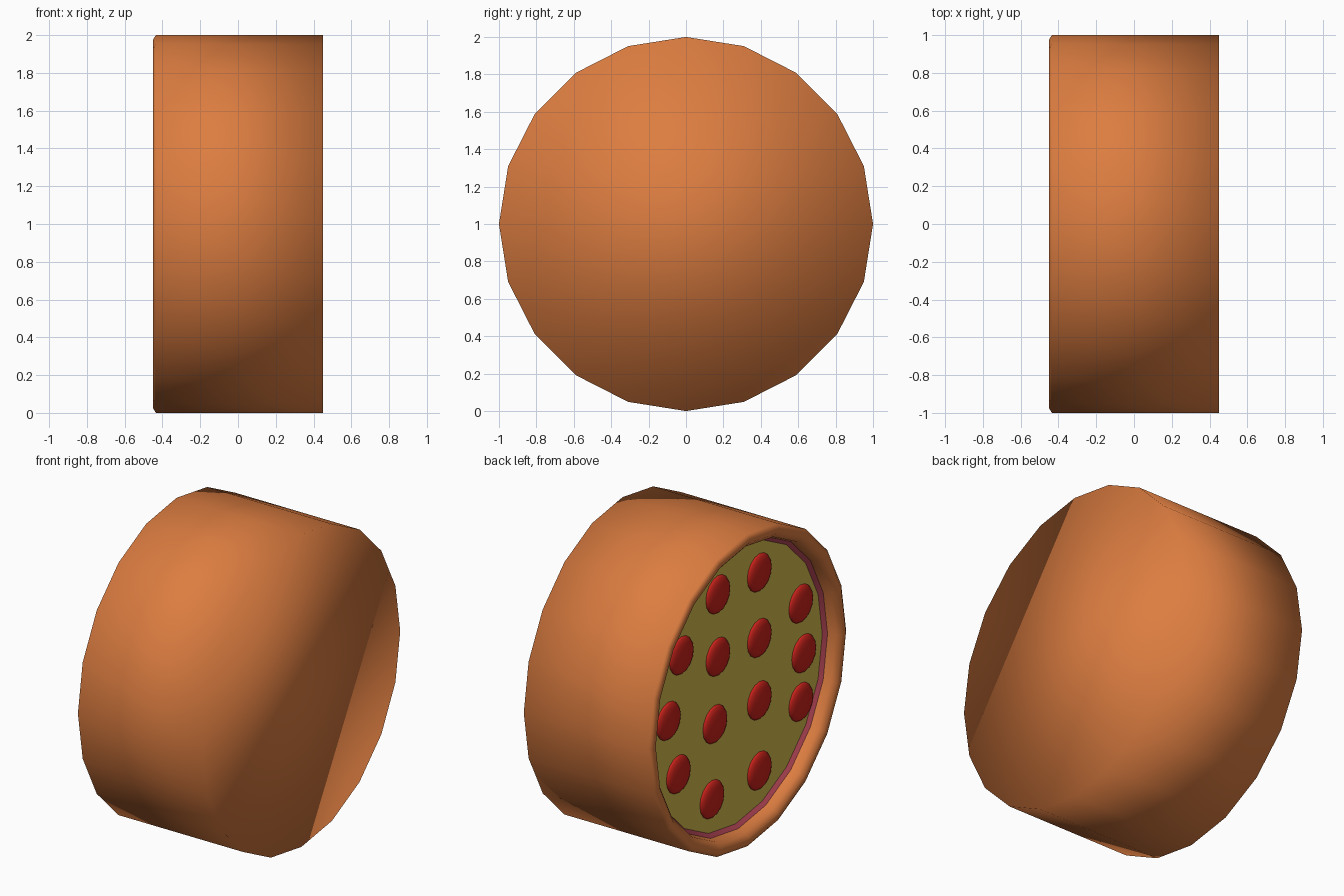
import bpy, bmesh, math
from mathutils import Matrix

if "Cube" in bpy.data.objects:
    bpy.data.objects.remove(bpy.data.objects["Cube"])

SIDES = 20


def material(name, rgb):
    m = bpy.data.materials.new(name)
    m.diffuse_color = (*rgb, 1)
    m.use_nodes = True
    m.node_tree.nodes["Principled BSDF"].inputs["Base Color"].default_value = m.diffuse_color
    return m


orange = material("orange", (0.72, 0.205, 0.052))
olive = material("mustard_olive", (0.66, 0.50, 0.075))
pink = material("dark_pink", (0.48, 0.065, 0.10))
red = material("red", (0.60, 0.016, 0.011))


def finish(bm, name, mats):
    me = bpy.data.meshes.new(name)
    bm.to_mesh(me)
    bm.free()
    for m in mats:
        me.materials.append(m)
    ob = bpy.data.objects.new(name, me)
    bpy.context.collection.objects.link(ob)
    return ob


def lathe(profile, start_cap=False, end_cap=False):
    """Revolve (x, radius) points around the x axis through z = 1."""
    bm = bmesh.new()
    rings = []
    for x, r in profile:
        ring = []
        for k in range(SIDES):
            t = 2 * math.pi * k / SIDES
            ring.append(bm.verts.new((x, r * math.sin(t), 1 + r * math.cos(t))))
        rings.append(ring)
    for a, b in zip(rings, rings[1:]):
        for k in range(SIDES):
            n = (k + 1) % SIDES
            bm.faces.new((a[k], a[n], b[n], b[k])).smooth = True
    if start_cap:
        bm.faces.new(rings[0][::-1]).smooth = True
    if end_cap:
        f = bm.faces.new(rings[-1])
        f.smooth = False
        f.material_index = 1
    return bm


# outer shell: softly shaded drum with a rounded lip on the -x end
shell = lathe([(0.45, 1.0), (-0.435, 1.0), (-0.45, 0.975), (-0.447, 0.945),
               (-0.42, 0.915), (-0.37, 0.905)], start_cap=True)
finish(shell, "outer_shell", [orange])

# recessed filling: pink edge ring and olive floor
filling = lathe([(-0.37, 0.905), (-0.35, 0.88)], end_cap=True)
finish(filling, "filling", [pink, olive])

# red dots on the filling (y, height above centre)
dots = [(-0.24, 0.64), (0.18, 0.66), (-0.66, 0.28), (-0.24, 0.22),
        (-0.69, -0.05), (0.55, 0.41), (0.18, 0.26), (-0.66, -0.35),
        (-0.24, -0.18), (0.68, 0.04), (0.21, -0.16), (0.58, -0.34),
        (0.24, -0.63), (-0.24, -0.63)]
for i, (y, z) in enumerate(dots):
    bm = bmesh.new()
    place = (Matrix.Translation((-0.35, y, 1 + z))
             @ Matrix.Diagonal((0.03, 0.12, 0.12, 1))
             @ Matrix.Rotation(math.pi / 2, 4, 'Y'))
    bmesh.ops.create_uvsphere(bm, u_segments=16, v_segments=8, radius=1, matrix=place)
    for f in bm.faces:
        f.smooth = True
    finish(bm, f"red_dot_{i + 1}", [red])
